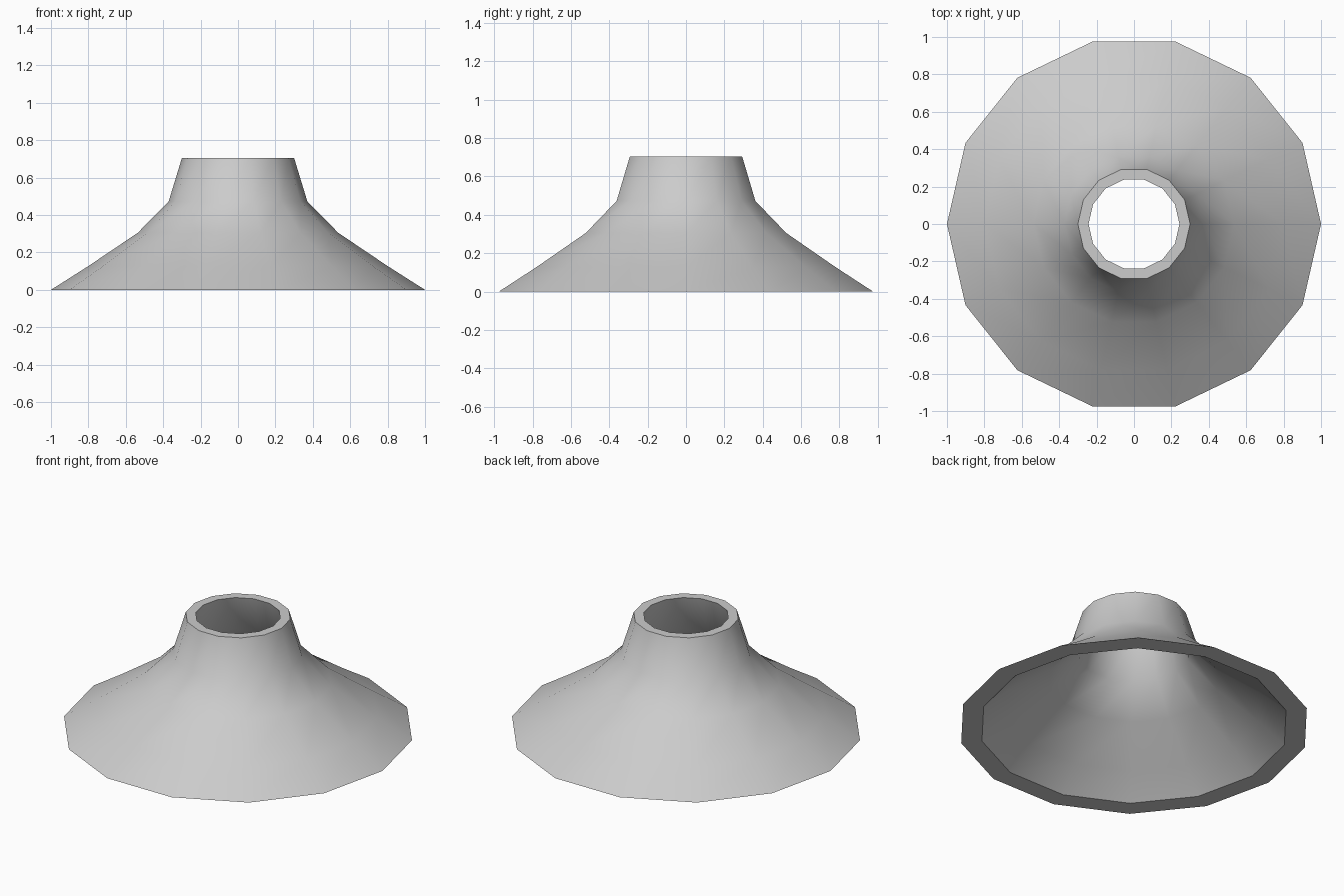
import bpy, math

if "Cube" in bpy.data.objects:
    bpy.data.objects.remove(bpy.data.objects["Cube"])

SIDES = 14

# Closed wall section (radius, height): up the outside, down the inside
section = [(1.0, 0.0), (0.80, 0.127), (0.536, 0.305), (0.371, 0.472), (0.30, 0.705),
           (0.243, 0.705), (0.316, 0.472), (0.485, 0.305), (0.735, 0.127), (0.88, 0.0)]
n = len(section)
SHARP_RINGS = {0, 4, 5, 9}   # rim corners of the section

# Revolve the section into a hollow flared shell
verts, faces = [], []
for s in range(SIDES):
    a = 2 * math.pi * s / SIDES
    verts += [(r * math.cos(a), r * math.sin(a), z) for r, z in section]
    t = (s + 1) % SIDES
    for i in range(n):
        j = (i + 1) % n
        faces.append((s * n + i, t * n + i, t * n + j, s * n + j))

mesh = bpy.data.meshes.new("flared_shade")
mesh.from_pydata(verts, [], faces)
mesh.update()
shade = bpy.data.objects.new("flared_shade", mesh)
bpy.context.collection.objects.link(shade)

# Smooth walls with crisp rims
mesh.shade_smooth()
for e in mesh.edges:
    a, b = (v % n for v in e.vertices)
    e.use_edge_sharp = a == b and a in SHARP_RINGS

# Mid-grey finish
grey = bpy.data.materials.new("grey")
grey.diffuse_color = (0.55, 0.55, 0.55, 1)
grey.use_nodes = True
grey.node_tree.nodes["Principled BSDF"].inputs["Base Color"].default_value = grey.diffuse_color
mesh.materials.append(grey)
